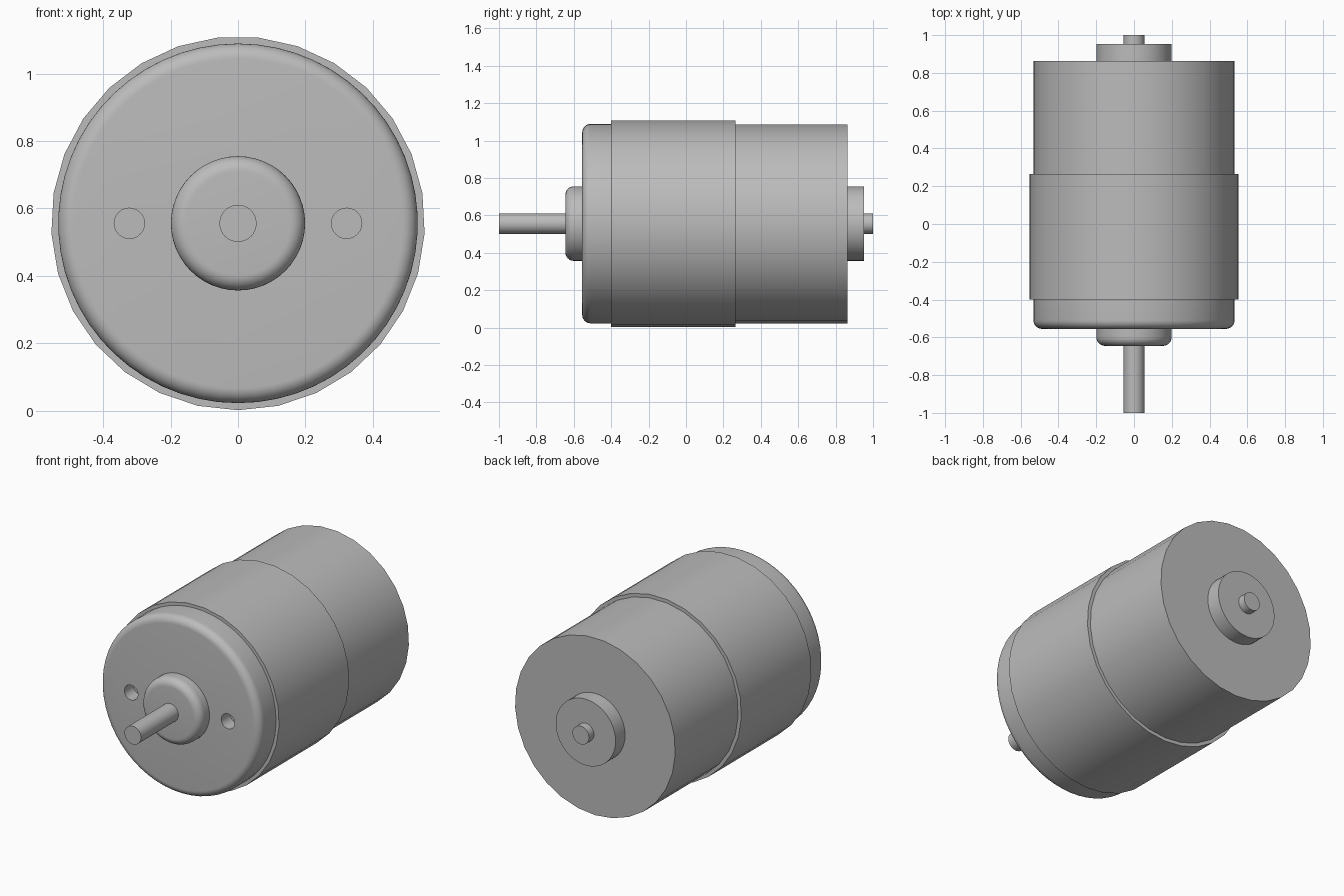
import bpy, bmesh, math

cube = bpy.data.objects.get("Cube")
if cube:
    bpy.data.objects.remove(cube, do_unlink=True)

AXIS_Z = 0.556      # height of the motor axis
CAN_R = 0.533
BOSS_R = 0.199
SHAFT_R = 0.055

grey = bpy.data.materials.new("steel grey")
grey.use_nodes = True
grey.diffuse_color = (0.5, 0.5, 0.5, 1)
grey.node_tree.nodes["Principled BSDF"].inputs["Base Color"].default_value = (0.5, 0.5, 0.5, 1)


def turned(name, profile, sides, x=0.0):
    """Solid turned about the y axis from (radius, y) points, one corner straight down."""
    bm = bmesh.new()
    rings = []
    for r, y in profile:
        angles = [-math.pi / 2 + 2 * math.pi * i / sides for i in range(sides)]
        rings.append([bm.verts.new((x + r * math.cos(a), y, AXIS_Z + r * math.sin(a)))
                      for a in angles])
    for a, b in zip(rings, rings[1:]):
        for i in range(sides):
            j = (i + 1) % sides
            bm.faces.new((a[i], a[j], b[j], b[i]))
    bm.faces.new(rings[0])
    bm.faces.new(rings[-1])
    bmesh.ops.recalc_face_normals(bm, faces=bm.faces)
    mesh = bpy.data.meshes.new(name)
    bm.to_mesh(mesh)
    bm.free()
    mesh.materials.append(grey)
    obj = bpy.data.objects.new(name, mesh)
    bpy.context.collection.objects.link(obj)
    return obj


def smooth(obj):
    bpy.ops.object.select_all(action='DESELECT')
    obj.select_set(True)
    bpy.context.view_layer.objects.active = obj
    bpy.ops.object.shade_smooth_by_angle(angle=math.radians(35))


def straight(r, y0, y1):
    return [(r, y0), (r, y1)]


def rounded(r, y0, y1, fillet, steps=8):
    """Cylinder profile with a rounded front edge."""
    arc = []
    for i in range(steps + 1):
        a = math.pi / 2 * i / steps
        arc.append((r - fillet + fillet * math.sin(a), y0 + fillet - fillet * math.cos(a)))
    return arc + [(r, y1)]


# Housing: rounded front cap, can and outer sleeve
front_cap = turned("front_cap", rounded(CAN_R, -0.555, -0.39, 0.045), 58)
parts = [
    front_cap,
    turned("can", straight(CAN_R, -0.395, 0.863), 29),
    turned("sleeve", straight(0.554, -0.4, 0.265), 29),
    # Bearing bosses
    turned("front_boss", rounded(BOSS_R, -0.645, -0.54, 0.045), 48),
    turned("rear_boss", straight(BOSS_R, 0.85, 0.953), 48),
    # Shaft ends
    turned("front_shaft", straight(SHAFT_R, -1.0, -0.63), 32),
    turned("rear_shaft", straight(SHAFT_R, 0.94, 1.0), 32),
]

# Blind mounting holes in the front cap
for side in (-1, 1):
    cutter = turned("hole_cutter", straight(0.045, -0.6, -0.47), 24, side * 0.322)
    cutter.hide_render = True
    cut = front_cap.modifiers.new("mounting_hole", 'BOOLEAN')
    cut.operation = 'DIFFERENCE'
    cut.solver = 'EXACT'
    cut.object = cutter
    bpy.context.view_layer.objects.active = front_cap
    bpy.ops.object.modifier_apply(modifier=cut.name)
    bpy.data.objects.remove(cutter, do_unlink=True)

for part in parts:
    smooth(part)
